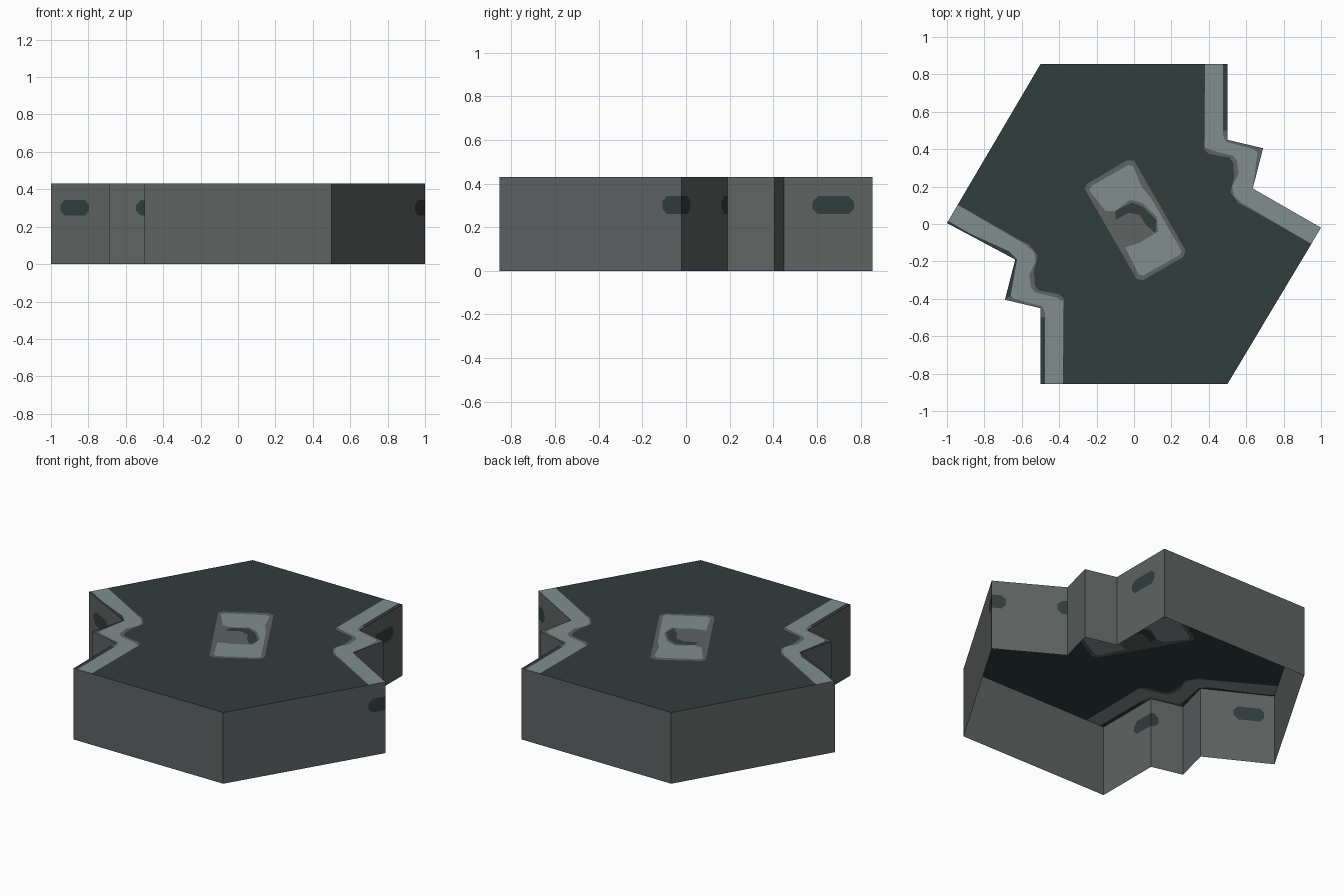
import bpy, bmesh, math
from mathutils import Vector
from mathutils.geometry import delaunay_2d_cdt

if "Cube" in bpy.data.objects:
    bpy.data.objects.remove(bpy.data.objects["Cube"])

H = 0.43
DARK, MID, LIGHT = 0, 1, 2


def material(name, rgb):
    m = bpy.data.materials.new(name)
    m.diffuse_color = (*rgb, 1)
    m.use_nodes = True
    m.node_tree.nodes["Principled BSDF"].inputs["Base Color"].default_value = m.diffuse_color
    return m


MATS = [material("dark slate", (0.031, 0.047, 0.046)),
        material("mid grey", (0.112, 0.126, 0.123)),
        material("pale grey", (0.225, 0.268, 0.272))]


def anticlockwise(poly):
    area = sum(a[0] * b[1] - b[0] * a[1] for a, b in zip(poly, poly[1:] + poly[:1]))
    return poly if area > 0 else poly[::-1]


def paint_region(bm, layers, place):
    """Cut nested 2D polygons into one surface; the last polygon covering a face gives its colour."""
    verts, faces = [], []
    for poly, _ in layers:
        faces.append(list(range(len(verts), len(verts) + len(poly))))
        verts += [Vector(p) for p in anticlockwise(poly)]
    vs, _, fs, _, _, origin = delaunay_2d_cdt(verts, [], faces, 1, 1e-5)
    bv = [bm.verts.new(place(v)) for v in vs]
    for f, o in zip(fs, origin):
        if 0 in o:
            bm.faces.new([bv[i] for i in f]).material_index = layers[max(o)][1]


def finish(name, bm):
    bmesh.ops.remove_doubles(bm, verts=bm.verts, dist=1e-5)
    me = bpy.data.meshes.new(name)
    bm.to_mesh(me)
    bm.free()
    for m in MATS:
        me.materials.append(m)
    bpy.context.collection.objects.link(bpy.data.objects.new(name, me))


def turn(poly):
    return [(-x, -y) for x, y in poly]


# Outline: half of it, repeated by a half turn, with the left tip a little lower
half = [(1, -.02), (.635, .19), (.69, .405), (.5, .45), (.5, .855), (-.5, .855)]
outline = half + turn(half)
outline[6] = (-1, .005)

# Top plate: worn edge bands and the centre rectangle
border = [(.38, .855), (.375, .40), (.40, .375), (.51, .355), (.53, .33), (.535, .25),
          (.515, .17), (.56, .11), (.62, .08), (.95, -.107), (1, -.02), (.635, .19),
          (.69, .405), (.5, .45), (.5, .50), (.475, .50), (.475, .855)]
band = [(.38, .855), (.38, .41), (.41, .395), (.53, .365), (.55, .34), (.56, .27),
        (.525, .20), (.535, .15), (.58, .11), (.65, .07), (.95, -.107), (1, -.02), (.635, .19),
        (.66, .38), (.64, .40), (.49, .44), (.475, .48), (.475, .855)]
sliver = [(-1, .005), (-.635, -.19), (-.69, -.405), (-.66, -.385), (-.625, -.19), (-.67, -.145)]
frame = [(-.265, .19), (-.25, .215), (-.04, .34), (0, .34), (.275, -.14), (.265, -.175),
         (.05, -.30), (.015, -.295)]
panel = [(-.24, .18), (-.225, .205), (-.03, .315), (-.005, .31), (.04, .20), (.09, .14),
         (.255, -.145), (.245, -.165), (.05, -.275), (.025, -.27), (-.04, -.14), (-.12, .03)]
recess = [(-.15, .07), (-.10, .07), (-.02, .13), (.05, .11), (.12, .04), (.13, -.04),
          (.03, -.10), (-.06, -.13)]
crescent = [(-.10, .07), (-.01, .115), (.05, .09), (.12, .02), (.115, -.05), (.06, 0),
            (.03, .05), (-.03, .06), (-.10, .02)]

bm = bmesh.new()
paint_region(bm, [(outline, DARK), (border, MID), (turn(border), MID), (band, LIGHT),
                  (turn(band), LIGHT), (sliver, DARK), (frame, MID), (panel, LIGHT),
                  (recess, MID), (crescent, DARK)], lambda p: (p.x, p.y, H))
finish("top_plate", bm)


# Side walls: open underneath, with dark slots near the top
def slot(a, b, length, z0=.26, z1=.342, r=.025):
    ra = r if a > 0 else 0
    rb = r if b < length else 0
    pts = [(a + ra, z0), (b - rb, z0)]
    pts += [(b, z0 + rb), (b, z1 - rb), (b - rb, z1)] if rb else [(b, z1)]
    pts += [(a + ra, z1)]
    pts += [(a, z1 - ra), (a, z0 + ra)] if ra else []
    return pts


slots = {0: [(0, .08), (.365, 9)], 3: [(.13, .32)], 6: [(.058, .23)],
         8: [(.15, 9)], 9: [(0, .145)], 11: [(.87, 9)]}
bm = bmesh.new()
for i, p in enumerate(outline):
    p, q = Vector(p), Vector(outline[(i + 1) % len(outline)])
    length = (q - p).length
    layers = [([(0, 0), (length, 0), (length, H), (0, H)], MID)]
    layers += [(slot(a, min(b, length), length), DARK) for a, b in slots.get(i, [])]
    paint_region(bm, layers, lambda v: (*p.lerp(q, v.x / length), v.y))
finish("side_walls", bm)
